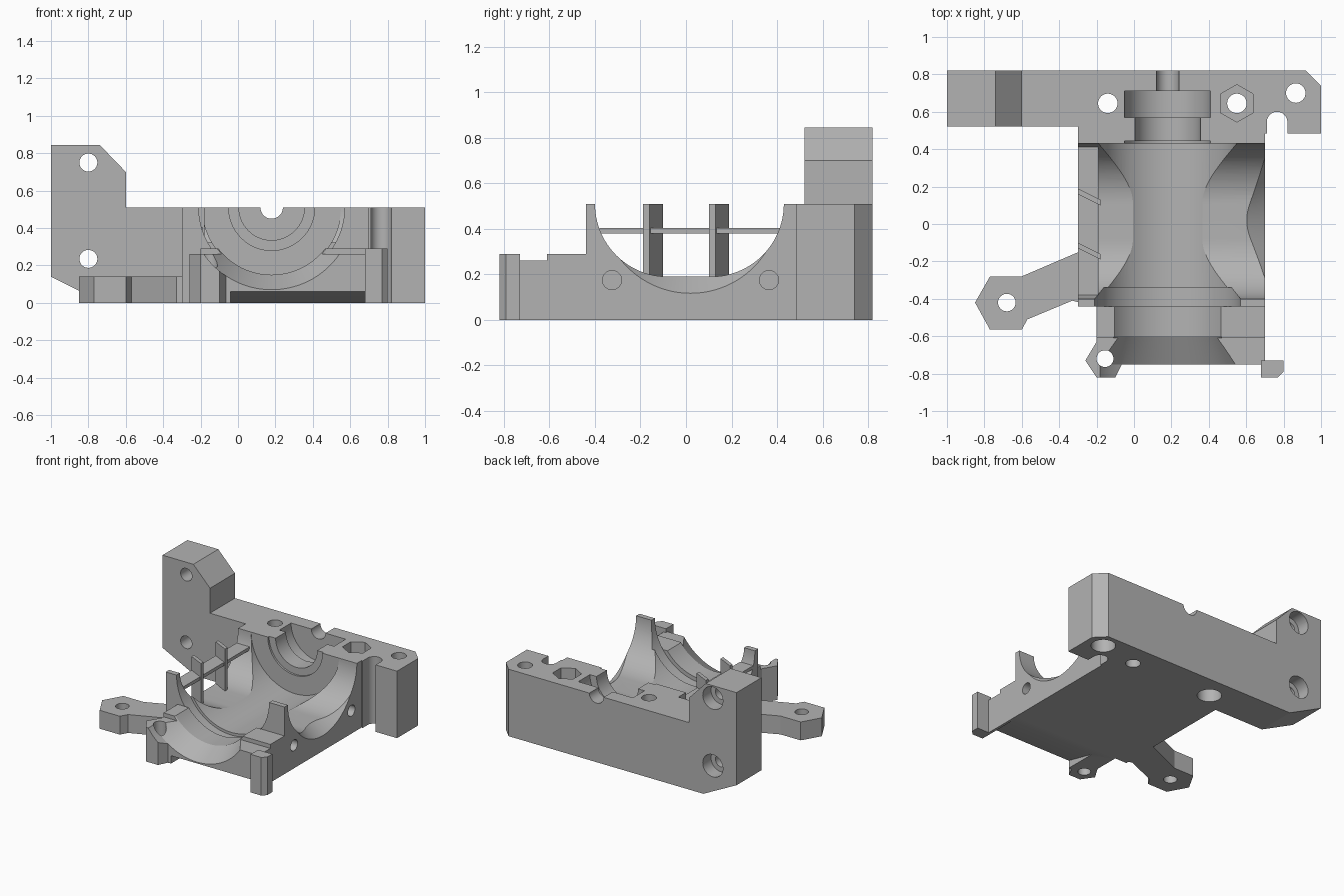
import bpy, bmesh, math
from mathutils import Vector

cube = bpy.data.objects.get("Cube")
if cube:
    bpy.data.objects.remove(cube, do_unlink=True)

grey = bpy.data.materials.new("plain grey")
grey.use_nodes = True
COLOUR = (0.45, 0.45, 0.45, 1)
grey.diffuse_color = COLOUR
grey.node_tree.nodes["Principled BSDF"].inputs["Base Color"].default_value = COLOUR

BORE_X, TOP = 0.18, 0.51


def new_object(name, bm):
    bmesh.ops.recalc_face_normals(bm, faces=bm.faces)
    mesh = bpy.data.meshes.new(name)
    bm.to_mesh(mesh)
    bm.free()
    mesh.materials.append(grey)
    obj = bpy.data.objects.new(name, mesh)
    bpy.context.collection.objects.link(obj)
    return obj


def prism(name, points, axis, lo, hi):
    """Extrude a 2D outline along x (y,z points), y (x,z points) or z (x,y points)."""
    def place(p, d):
        c = list(p)
        c.insert("xyz".index(axis), d)
        return Vector(c)
    bm = bmesh.new()
    face = bm.faces.new([bm.verts.new(place(p, lo)) for p in points])
    ext = bmesh.ops.extrude_face_region(bm, geom=[face])
    verts = [g for g in ext["geom"] if isinstance(g, bmesh.types.BMVert)]
    bmesh.ops.translate(bm, verts=verts, vec=place((0, 0), hi - lo))
    return new_object(name, bm)


def box(name, x, y, z):
    return prism(name, [(x[0], y[0]), (x[1], y[0]), (x[1], y[1]), (x[0], y[1])], "z", *z)


def arc(cx, cy, r, a0=0, a1=360, n=32):
    steps = n if a1 - a0 >= 360 else n + 1
    angles = [math.radians(a0 + (a1 - a0) * i / n) for i in range(steps)]
    return [(cx + r * math.cos(a), cy + r * math.sin(a)) for a in angles]


def hole(cx, cy, r, axis, lo, hi, n=32, start=0):
    return prism("hole", arc(cx, cy, r, start, start + 360, n), axis, lo, hi)


def revolve(name, profile, axis, centre, n=96):
    """Solid of revolution from (distance along axis, radius) pairs."""
    bm = bmesh.new()
    rings = []
    for d, r in profile:
        ring = []
        for u, v in arc(*centre, r, n=n):
            ring.append(bm.verts.new((u, d, v) if axis == "y" else (d, u, v)))
        rings.append(ring)
    for a, b in zip(rings, rings[1:]):
        for i in range(n):
            j = (i + 1) % n
            bm.faces.new((a[i], a[j], b[j], b[i]))
    bm.faces.new(rings[0])
    bm.faces.new(rings[-1])
    return new_object(name, bm)


def combine(target, tools, operation):
    for tool in tools:
        mod = target.modifiers.new("cut", "BOOLEAN")
        mod.operation, mod.object, mod.solver = operation, tool, "EXACT"
    graph = bpy.context.evaluated_depsgraph_get()
    mesh = bpy.data.meshes.new_from_object(target.evaluated_get(graph))
    target.modifiers.clear()
    target.data = mesh
    for tool in tools:
        bpy.data.objects.remove(tool, do_unlink=True)


# Main block, with the back plate, front block, arm and posts fused on
housing = box("housing", (-0.3, 0.7), (-0.44, 0.6), (0, TOP))
back_plate = prism("back_plate", [(-1, 0.14), (-0.72, 0), (1, 0), (1, TOP), (-0.6, TOP),
                                  (-0.6, 0.7), (-0.74, 0.845), (-1, 0.845)], "y", 0.52, 0.82)
back_ear = box("back_ear", (0.6, 1), (0.485, 0.6), (0, TOP))
front_block = box("front_block", (-0.2, 0.7), (-0.61, -0.4), (0, 0.29))
front_ledge = box("front_ledge", (-0.2, 0.7), (-0.75, -0.55), (0, 0.26))
left_post = prism("left_post", [(-0.26, -0.73), (-0.2, -0.82), (-0.1, -0.82),
                                (-0.06, -0.74), (-0.1, -0.63), (-0.2, -0.63)], "z", 0, 0.26)
right_post = prism("right_post", [(0.68, -0.82), (0.77, -0.82), (0.8, -0.79),
                                  (0.8, -0.73), (0.68, -0.73)], "z", 0, 0.29)
arm = prism("arm", [(-0.25, -0.13), (-0.6, -0.28), (-0.77, -0.28), (-0.85, -0.42),
                    (-0.77, -0.565), (-0.6, -0.565), (-0.57, -0.51), (-0.33, -0.41),
                    (-0.25, -0.43)], "z", 0, 0.14)
combine(housing, [back_plate, back_ear, front_block, front_ledge, left_post, right_post, arm], "UNION")

# Stepped shaft bore along y
bore = revolve("bore", [(-0.9, 0.44), (-0.75, 0.44), (-0.6, 0.36), (-0.44, 0.36), (-0.44, 0.39),
                        (-0.34, 0.39), (-0.34, 0.37), (0.43, 0.37), (0.43, 0.23), (0.445, 0.23),
                        (0.445, 0.175), (0.57, 0.175), (0.57, 0.23), (0.71, 0.23), (0.71, 0.06),
                        (0.9, 0.06)], "y", (BORE_X, TOP))
# Wide cross passage along x, flared on the right side
passage = prism("passage", arc(-0.08, TOP, 0.32, 180, 270, 24) + arc(0.11, TOP, 0.32, 270, 360, 24)
                + [(0.43, 0.7), (-0.4, 0.7)], "x", -0.5, 0.9)
flare = revolve("flare", [(0.55, 0.28), (0.7, 0.393), (0.75, 0.43)], "x", (0.02, TOP))
# Rounded slot, trimmed corner and sloped front underside
slot = prism("slot", arc(0.765, 0.545, 0.055, 0, 180, 20) + [(0.71, 0.4), (0.82, 0.4)], "z", -0.1, 0.7)
corner = prism("corner", [(0.92, 0.82), (1, 0.74), (1.1, 0.74), (1.1, 0.9), (0.92, 0.9)], "z", -0.1, 0.7)
underside = prism("underside", [(-0.9, 0.096), (-0.5, 0), (-0.5, -0.1), (-0.9, -0.1)], "x", -0.04, 0.68)
cutters = [bore, passage, flare, slot, corner, underside]

# Vertical screw holes, counterbores and nut pocket
for x, y, r in [(-0.14, 0.645, 0.052), (0.55, 0.645, 0.052), (0.865, 0.7, 0.052),
                (-0.68, -0.42, 0.047), (-0.155, -0.72, 0.045)]:
    cutters.append(hole(x, y, r, "z", -0.1, 0.7))
for x, y in [(-0.14, 0.645), (0.865, 0.7)]:
    cutters.append(hole(x, y, 0.085, "z", -0.1, 0.1))
cutters.append(hole(0.55, 0.645, 0.1, "z", 0.32, 0.7, 6, 30))
# Tower holes with counterbores at the back
for z in (0.235, 0.75):
    cutters.append(hole(-0.8, z, 0.048, "y", 0.4, 0.9))
    cutters.append(hole(-0.8, z, 0.085, "y", 0.72, 0.9))
# Blind holes in the right side
for y in (-0.325, 0.365):
    cutters.append(hole(y, 0.175, 0.042, "x", 0.6, 0.8))
combine(housing, cutters, "DIFFERENCE")

# Slanted guide vanes and crossbar in the left opening
parts = [housing, box("vane_crossbar", (-0.3, -0.19), (-0.38, 0.42), (0.38, 0.405))]
for name, y in (("front_vane", -0.19), ("back_vane", 0.1)):
    parts.append(prism(name, [(-0.3, y + 0.06), (-0.18, y), (-0.18, y + 0.03), (-0.3, y + 0.09)],
                       "z", 0.17, TOP))

for obj in parts:
    bpy.context.view_layer.objects.active = obj
    bpy.ops.object.select_all(action="DESELECT")
    obj.select_set(True)
    bpy.ops.object.shade_smooth_by_angle(angle=math.radians(20))
